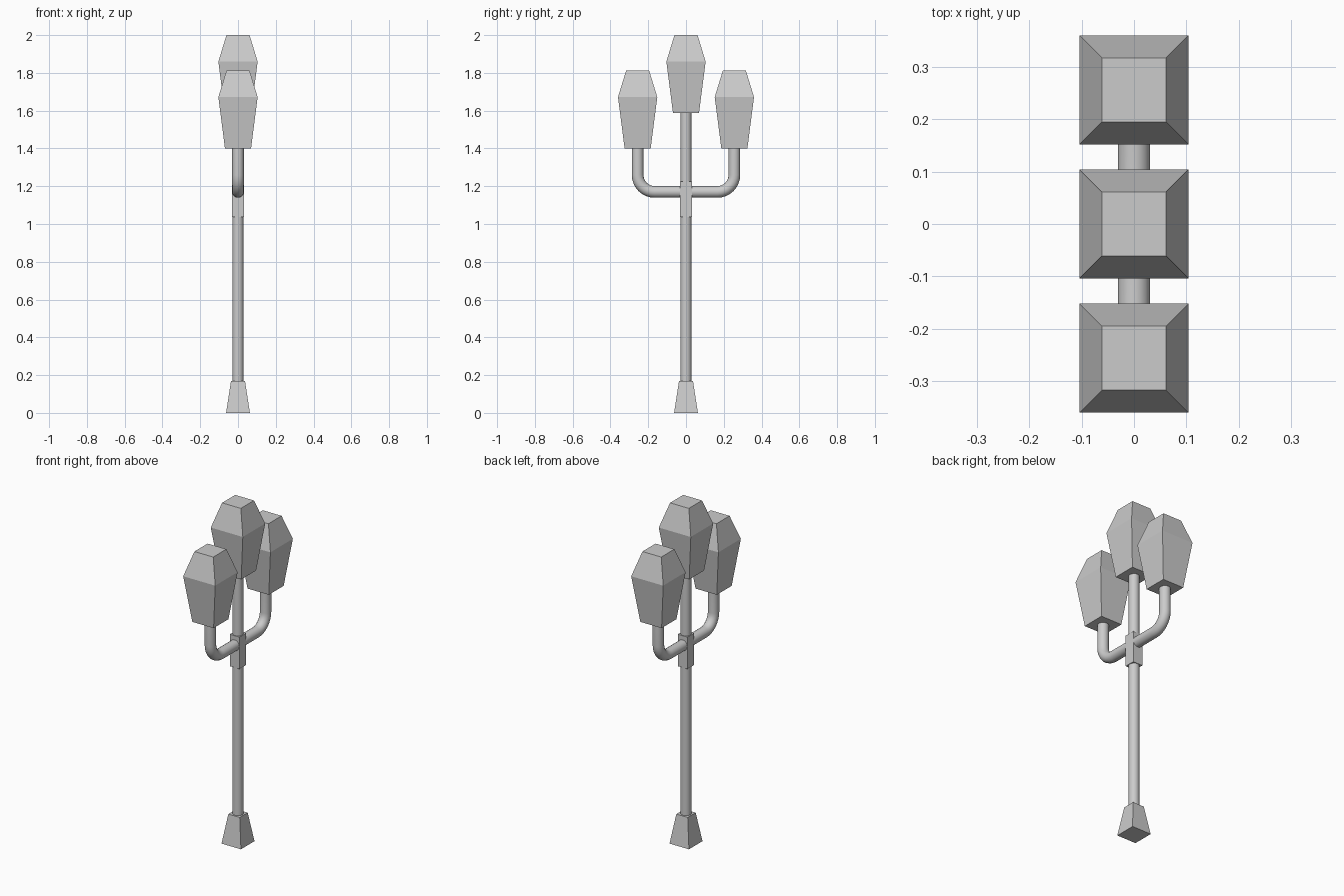
import bpy, bmesh, math

if "Cube" in bpy.data.objects:
    bpy.data.objects.remove(bpy.data.objects["Cube"])


def square_loft(name, y, rings):
    """Closed solid lofted through square rings given as (z, half width)."""
    bm = bmesh.new()
    loops = [[bm.verts.new((sx * h, y + sy * h, z))
              for sx, sy in ((-1, -1), (1, -1), (1, 1), (-1, 1))]
             for z, h in rings]
    for a, b in zip(loops, loops[1:]):
        for i in range(4):
            j = (i + 1) % 4
            bm.faces.new((a[i], a[j], b[j], b[i]))
    bm.faces.new(loops[0][::-1])
    bm.faces.new(loops[-1])
    mesh = bpy.data.meshes.new(name)
    bm.to_mesh(mesh)
    bm.free()
    obj = bpy.data.objects.new(name, mesh)
    bpy.context.collection.objects.link(obj)
    return obj


def select_only(obj):
    bpy.ops.object.select_all(action='DESELECT')
    obj.select_set(True)
    bpy.context.view_layer.objects.active = obj


def lantern(name, y, base):
    square_loft(name, y, [(base, 0.069), (base + 0.272, 0.104), (base + 0.412, 0.061)])


ARM_Y, ARM_Z, BEND = 0.256, 1.17, 0.09

# Foot and collar
square_loft("foot", 0, [(0, 0.063), (0.17, 0.037)])
square_loft("collar", 0, [(1.038, 0.0315), (1.225, 0.0315)])

# Pole
bpy.ops.mesh.primitive_cylinder_add(vertices=16, radius=0.029, depth=1.5,
                                    location=(0, 0, 0.85))
bpy.context.object.name = "pole"
bpy.ops.object.shade_smooth_by_angle()

# U-shaped arms: right half of the path, then mirrored
half = []
for i in range(9):
    t = math.pi / 2 * i / 8
    half.append((ARM_Y - BEND + BEND * math.sin(t), ARM_Z + BEND - BEND * math.cos(t)))
half.append((ARM_Y, 1.41))
path = [(-y, z) for y, z in reversed(half)] + half
curve = bpy.data.curves.new("arms", 'CURVE')
curve.dimensions = '3D'
curve.bevel_depth = 0.031
curve.bevel_resolution = 6
curve.use_fill_caps = True
spline = curve.splines.new('POLY')
spline.points.add(len(path) - 1)
for p, (y, z) in zip(spline.points, path):
    p.co = (0, y, z, 1)
arms = bpy.data.objects.new("arms", curve)
bpy.context.collection.objects.link(arms)
select_only(arms)
bpy.ops.object.convert(target='MESH')
bpy.ops.object.shade_smooth_by_angle()

# Lanterns
lantern("centre_lantern", 0, 1.588)
for side, label in ((-1, "front"), (1, "back")):
    lantern(label + "_lantern", side * ARM_Y, 1.40)
